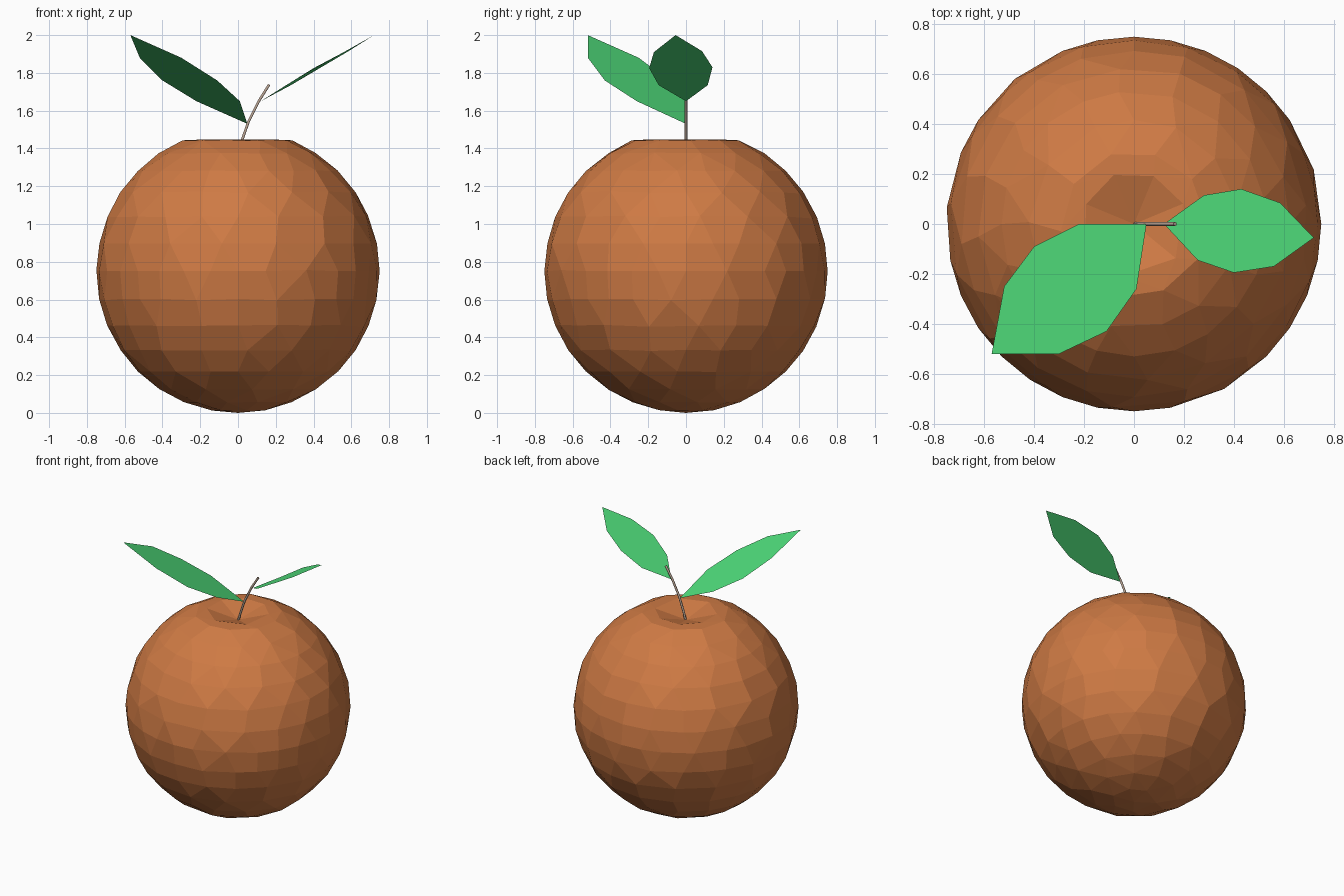
import bpy, bmesh, math

if "Cube" in bpy.data.objects:
    bpy.data.objects.remove(bpy.data.objects["Cube"])


def paint(obj, name, color):
    mat = bpy.data.materials.get(name) or bpy.data.materials.new(name)
    mat.diffuse_color = color
    mat.use_nodes = True
    mat.node_tree.nodes["Principled BSDF"].inputs["Base Color"].default_value = mat.diffuse_color
    obj.data.materials.append(mat)


def link(name, data):
    obj = bpy.data.objects.new(name, data)
    bpy.context.collection.objects.link(obj)
    return obj


# Fruit: low-poly sphere with a shallow dimple at the stem
bm = bmesh.new()
bmesh.ops.create_uvsphere(bm, u_segments=32, v_segments=16, radius=0.75)
for v in bm.verts:
    v.co.z += 0.75
    r = math.hypot(v.co.x, v.co.y)
    if v.co.z > 1 and r < 0.01:
        v.co.z = 1.385
    elif v.co.z > 1 and r < 0.2:
        v.co.x *= 1.4
        v.co.y *= 1.4
        v.co.z = 1.447
mesh = bpy.data.meshes.new("fruit")
bm.to_mesh(mesh)
bm.free()
fruit = link("fruit", mesh)
decimate = fruit.modifiers.new("facets", 'DECIMATE')
decimate.ratio = 0.5
paint(fruit, "orange_skin", (0.62, 0.195, 0.058, 1))

# Stem: thin bent rod
curve = bpy.data.curves.new("stem", 'CURVE')
curve.dimensions = '3D'
curve.bevel_depth = 0.008
curve.bevel_resolution = 1
curve.use_fill_caps = True
path = [(0, 0, 1.37), (0.02, 0, 1.44), (0.055, 0, 1.54), (0.11, 0, 1.65), (0.165, 0, 1.738)]
spline = curve.splines.new('POLY')
spline.points.add(len(path) - 1)
for p, co in zip(spline.points, path):
    p.co = (*co, 1)
paint(link("stem", curve), "stem_wood", (0.5, 0.38, 0.3, 1))

# Leaves: flat eight-sided blades
leaves = {
    "left_leaf": [(0.05, 0, 1.53), (-0.22, 0, 1.65), (-0.40, -0.09, 1.76), (-0.52, -0.25, 1.88),
                  (-0.57, -0.52, 2.0), (-0.30, -0.52, 1.88), (-0.11, -0.43, 1.76), (0.01, -0.26, 1.65)],
    "right_leaf": [(0.12, 0, 1.65), (0.255, -0.145, 1.735), (0.40, -0.195, 1.825), (0.56, -0.17, 1.91),
                   (0.72, -0.055, 2.0), (0.585, 0.085, 1.915), (0.43, 0.14, 1.83), (0.28, 0.115, 1.735)],
}
for name, outline in leaves.items():
    mesh = bpy.data.meshes.new(name)
    mesh.from_pydata(outline, [], [list(range(len(outline)))])
    if mesh.polygons[0].normal.z < 0:
        mesh.flip_normals()
    paint(link(name, mesh), "leaf_green", (0.08, 0.73, 0.2, 1))
